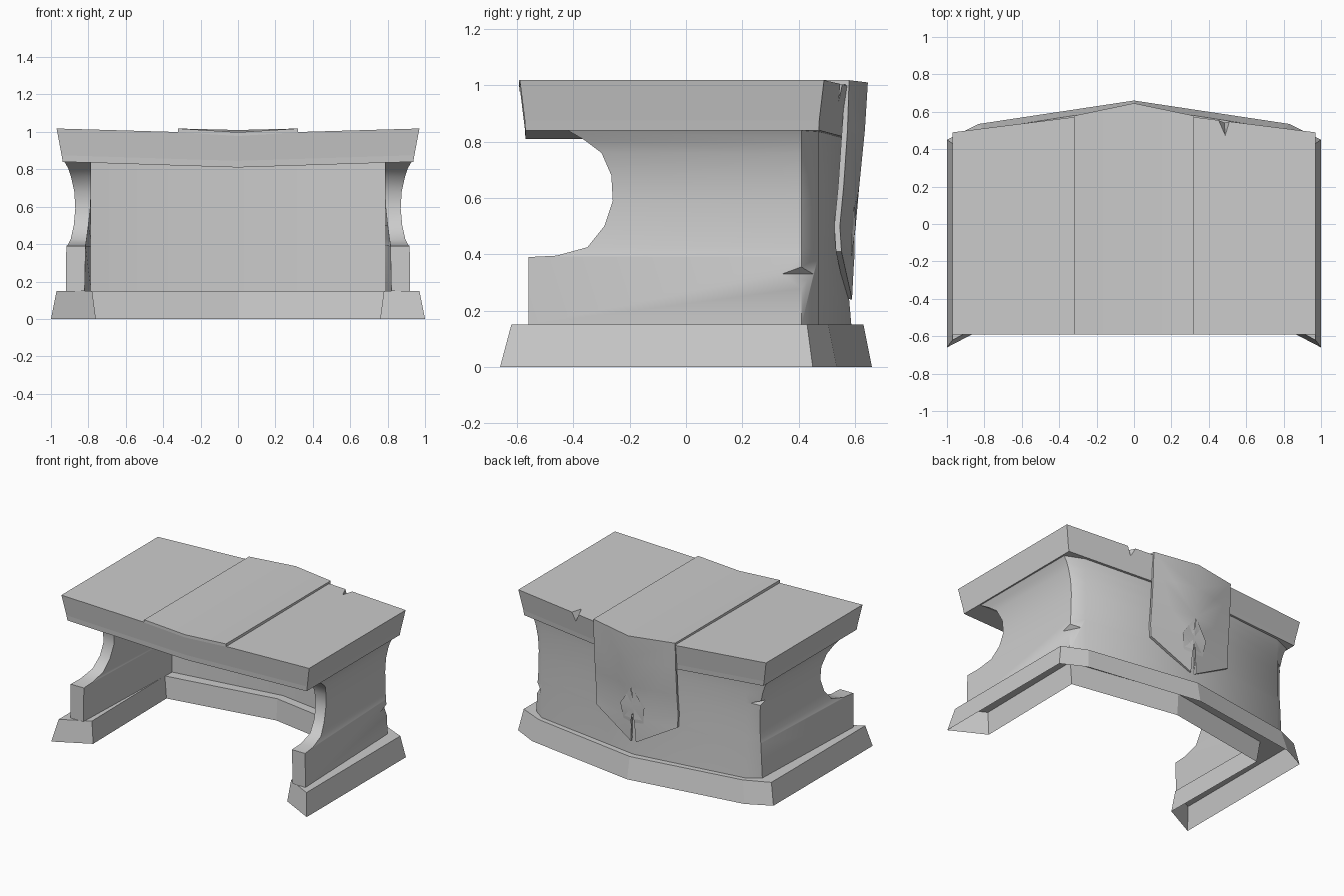
import bpy, bmesh
from math import radians

if "Cube" in bpy.data.objects:
    bpy.data.objects.remove(bpy.data.objects["Cube"])


def finish(bm, name):
    me = bpy.data.meshes.new(name)
    bm.to_mesh(me)
    bm.free()
    ob = bpy.data.objects.new(name, me)
    bpy.context.collection.objects.link(ob)
    return ob


def activate(ob):
    bpy.ops.object.select_all(action='DESELECT')
    ob.select_set(True)
    bpy.context.view_layer.objects.active = ob


def smooth(ob, angle):
    activate(ob)
    bpy.ops.object.shade_smooth_by_angle(angle=radians(angle))


def loft(name, halves, bottom=True):
    """Skin mirrored outlines; each half outline runs from x=0 to x=0 over +x."""
    bm = bmesh.new()
    rings = []
    for h in halves:
        full = list(h) + [(-x, y, z) for x, y, z in h[-2:0:-1]]
        rings.append([bm.verts.new(p) for p in full])
    n, k = len(rings[0]), len(halves[0])
    for a, b in zip(rings, rings[1:]):
        for i in range(n):
            j = (i + 1) % n
            bm.faces.new((a[i], a[j], b[j], b[i]))
    for r in ([rings[0], rings[-1]] if bottom else [rings[-1]]):
        bm.faces.new(r[:k])
        bm.faces.new(r[k - 1:] + [r[0]])
    bmesh.ops.recalc_face_normals(bm, faces=bm.faces[:])
    return finish(bm, name)


def chip(ob, points):
    """Cut the convex hull of some points out of an object."""
    bm = bmesh.new()
    for p in points:
        bm.verts.new(p)
    bmesh.ops.convex_hull(bm, input=bm.verts[:])
    bmesh.ops.recalc_face_normals(bm, faces=bm.faces[:])
    cutter = finish(bm, "chip_cutter")
    cutter.hide_render = True
    mod = ob.modifiers.new("chip", 'BOOLEAN')
    mod.operation, mod.object, mod.solver = 'DIFFERENCE', cutter, 'EXACT'
    activate(ob)
    bpy.ops.object.modifier_apply(modifier=mod.name)
    bpy.data.objects.remove(cutter)


# Flared U-shaped plinth, open underneath
plinth = loft("plinth", [
    [(0, .66, 0), (.83, .535, 0), (1, .45, 0), (1, -.66, 0),
     (.76, -.535, 0), (.77, .30, 0), (0, .43, 0)],
    [(0, .63, .15), (.80, .505, .15), (.97, .43, .15), (.97, -.62, .15),
     (.78, -.52, .15), (.79, .31, .15), (0, .44, .15)]], bottom=False)

# U-shaped wall: (z, front edge y, outer x at front, outer x at back, inner x, back y)
profile = [(.15, -.56, .92, .885, .82, .587), (.39, -.56, .918, .873, .815, .566),
           (.395, -.46, .91, .873, .815, .566), (.425, -.35, .895, .87, .81, .565),
           (.50, -.29, .878, .867, .80, .563), (.59, -.26, .87, .866, .79, .562),
           (.68, -.265, .875, .872, .785, .563), (.76, -.30, .893, .89, .785, .567),
           (.805, -.36, .908, .906, .785, .57), (.84, -.42, .928, .926, .785, .575)]
wall = loft("wall", [
    [(0, yb, z), (.80, .47, z), (xb, .41, z), (xo, f, z),
     (xi, f, z), (.785, .385, z), (0, .50, z)] for z, f, xo, xb, xi, yb in profile])
for s, z, h in ((1, .33, 1), (-1, .68, .5)):
    chip(wall, [(s * .885, .33, z), (s * .90, .42, z + .05 * h), (s * .90, .42, z - .09 * h),
                (s * .82, .455, z), (s * .97, .50, z)])
smooth(wall, 40)

# Sagging table top with a flared upper band and a chipped back edge
top = loft("table_top", [
    [(0, .585, .81), (.937, .472, .84), (.937, -.57, .84), (0, -.57, .81)],
    [(0, .59, .845), (.943, .473, .875), (.943, -.572, .875), (0, -.572, .845)],
    [(0, .612, .99), (.97, .49, 1.018), (.97, -.59, 1.018), (0, -.59, .99)]])
chip(top, [(.43, .58, 1.03), (.53, .58, 1.03), (.49, .445, 1.03), (.48, .58, .91)])

# Cloth runner: top strip and hanging panel with a slit diamond opening
drape = [(.23, .592), (.41, .600), (.50, .597), (.64, .615), (.84, .635), (1.03, .647)]


def drape_y(x, z):
    slope = .15 + .06 * min(1, max(0, (z - .41) / .6))
    for (z0, y0), (z1, y1) in zip(drape, drape[1:]):
        if z <= z1:
            return y0 + (y1 - y0) * (z - z0) / (z1 - z0) - slope * x


bm = bmesh.new()
panel = [(0, 1.01), (.32, 1.018), (.32, .41), (.02, .24), (.02, .44), (.09, .50), (0, .64)]
bm.faces.new([bm.verts.new((x, 0, z)) for x, z in panel])
bmesh.ops.triangulate(bm, faces=bm.faces[:])
for z in (.41, .50, .64, .84):
    bmesh.ops.bisect_plane(bm, geom=bm.verts[:] + bm.edges[:] + bm.faces[:],
                           plane_co=(0, 0, z), plane_no=(0, 0, 1))
for v in bm.verts:
    v.co.y = drape_y(v.co.x, v.co.z)
bm.faces.new([bm.verts.new(p) for p in (
    (0, -.592, .998), (.32, -.592, 1.018),
    (.32, drape_y(.32, 1.018), 1.018), (0, drape_y(0, 1.01), 1.01))])
bmesh.ops.remove_doubles(bm, verts=bm.verts[:], dist=.001)
cloth = finish(bm, "cloth_runner")
mirror = cloth.modifiers.new("mirror", 'MIRROR')
mirror.use_clip = True
thick = cloth.modifiers.new("thickness", 'SOLIDIFY')
thick.thickness, thick.offset = .02, -1
for m in ("mirror", "thickness"):
    activate(cloth)
    bpy.ops.object.modifier_apply(modifier=m)
smooth(cloth, 25)
